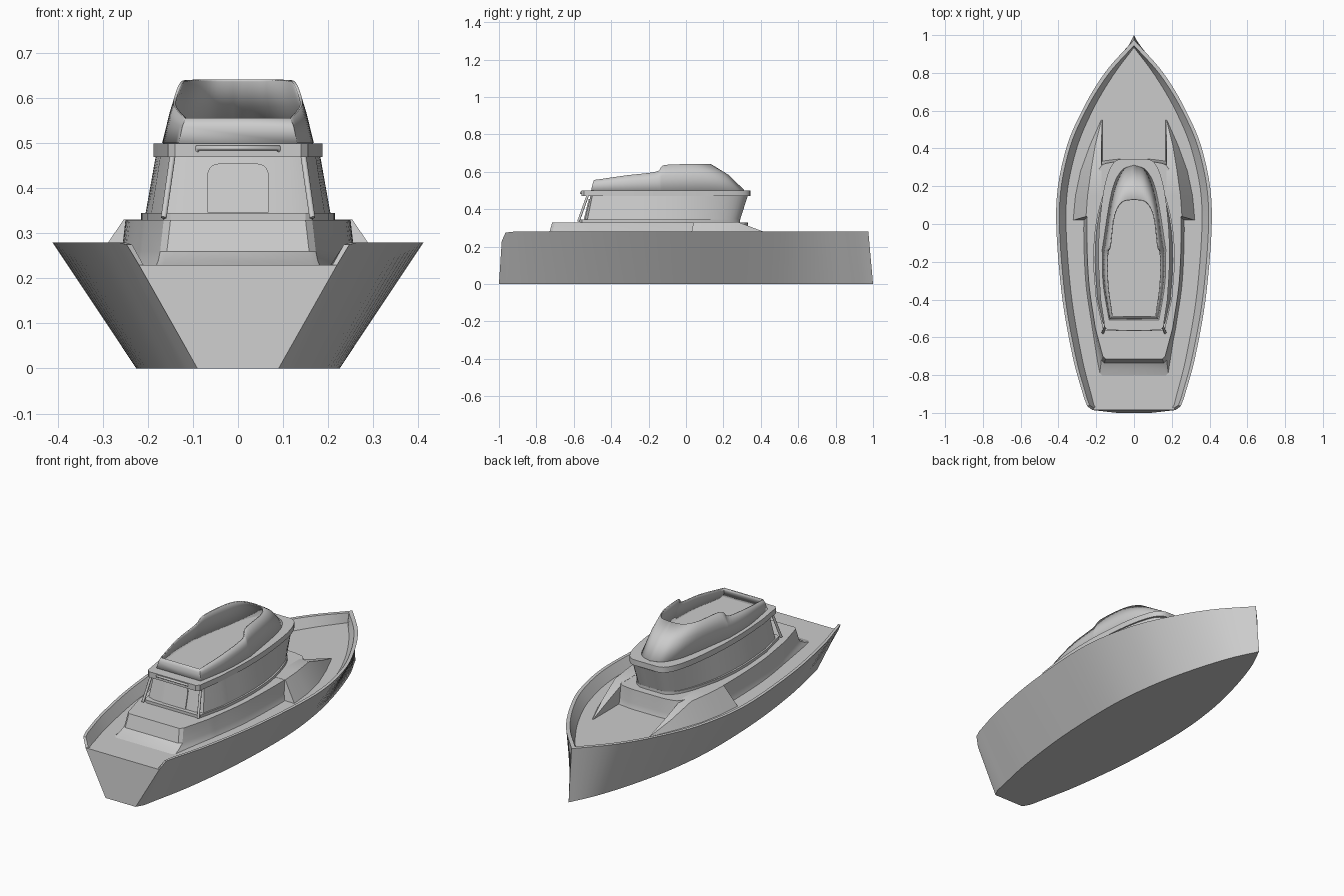
import bpy, bmesh, math
from mathutils import Vector

cube = bpy.data.objects.get("Cube")
if cube:
    bpy.data.objects.remove(cube)

grey = bpy.data.materials.new("light_grey")
grey.use_nodes = True
grey.diffuse_color = (0.6, 0.6, 0.6, 1)
grey.node_tree.nodes["Principled BSDF"].inputs["Base Color"].default_value = (0.6, 0.6, 0.6, 1)


def finish(name, bm, angle=30):
    bmesh.ops.remove_doubles(bm, verts=bm.verts, dist=0.0004)
    bmesh.ops.recalc_face_normals(bm, faces=bm.faces)
    mesh = bpy.data.meshes.new(name)
    bm.to_mesh(mesh)
    bm.free()
    mesh.materials.append(grey)
    obj = bpy.data.objects.new(name, mesh)
    bpy.context.collection.objects.link(obj)
    bpy.ops.object.select_all(action="DESELECT")
    obj.select_set(True)
    bpy.context.view_layer.objects.active = obj
    bpy.ops.object.shade_smooth_by_angle(angle=math.radians(angle))
    return obj


def spline(points, steps=6):
    """Smooth path through the points."""
    pts = [Vector(p) for p in points]
    pts = [2 * pts[0] - pts[1]] + pts + [2 * pts[-1] - pts[-2]]
    out = []
    for a, b, c, d in zip(pts, pts[1:], pts[2:], pts[3:]):
        for k in range(steps):
            t = k / steps
            out.append(0.5 * (2 * b + (c - a) * t + (2 * a - 5 * b + 4 * c - d) * t ** 2
                              + (3 * b - a - 3 * c + d) * t ** 3))
    return out + [pts[-2]]


def half(z, points, tail=()):
    """One side of an outline, from the bow to the stern."""
    path = spline([(x, y, z) for x, y in points]) + [Vector(p) for p in tail]
    for p in path:
        p.x = max(p.x, 0)
    return path


def mirrored(path):
    return path + [Vector((-p.x, p.y, p.z)) for p in reversed(path)]


def loft(name, halves, closed=True, angle=30):
    """Skin stacked symmetrical outlines; closed ones get end caps."""
    bm = bmesh.new()
    rings = [[bm.verts.new(p) for p in mirrored(h)] for h in halves]
    n = len(rings[0])
    for low, high in zip(rings, rings[1:]):
        for i in range(n if closed else n - 1):
            j = (i + 1) % n
            bm.faces.new((low[i], low[j], high[j], high[i]))
    if closed:
        for ring in (rings[0], rings[-1]):
            for i in range(n // 2 - 1):
                bm.faces.new((ring[i], ring[i + 1], ring[n - 2 - i], ring[n - 1 - i]))
    return finish(name, bm, angle)


def tube(name, points, radius):
    curve = bpy.data.curves.new(name, "CURVE")
    curve.dimensions = "3D"
    curve.bevel_depth = radius
    curve.bevel_resolution = 2
    curve.use_fill_caps = True
    line = curve.splines.new("POLY")
    line.points.add(len(points) - 1)
    for point, co in zip(line.points, points):
        point.co = (*co, 1)
    curve.materials.append(grey)
    obj = bpy.data.objects.new(name, curve)
    bpy.context.collection.objects.link(obj)


# Hull with flared sides, bulwark and sunken deck
keel = [(0, 1), (0.075, 0.84), (0.15, 0.6), (0.2, 0.36), (0.225, 0.08),
        (0.215, -0.3), (0.175, -0.65), (0.125, -0.9)]
rim = [(0, 0.975), (0.155, 0.8), (0.275, 0.6), (0.365, 0.38), (0.412, 0.08),
       (0.385, -0.35), (0.325, -0.7), (0.265, -0.92)]
inner = [(0, 0.945), (0.138, 0.79), (0.258, 0.595), (0.348, 0.375), (0.395, 0.08),
         (0.369, -0.35), (0.309, -0.7), (0.25, -0.92)]
deck = [(0, 0.935), (0.115, 0.78), (0.225, 0.59), (0.312, 0.37), (0.36, 0.08),
        (0.335, -0.35), (0.277, -0.7), (0.222, -0.92)]
loft("hull", [
    half(0, keel, [(0.112, -0.96, 0), (0.09, -1, 0)]),
    half(0.28, rim, [(0.247, -0.965, 0.275), (0.22, -0.985, 0.23)]),
    half(0.28, inner, [(0.235, -0.96, 0.275), (0.21, -0.975, 0.23)]),
    half(0.23, deck, [(0.213, -0.955, 0.23), (0.205, -0.97, 0.23)])])

# Raised coaming under the cabin, with a filleted stern face
coaming = []
for z, side, front, stern in ((0.225, 0.018, 0.345, -0.82), (0.24, 0.012, 0.34, -0.77),
                              (0.26, 0.008, 0.337, -0.735), (0.33, 0, 0.33, -0.715)):
    coaming.append(half(z, [(0, front), (0.12, front - 0.004), (0.185 + side, front - 0.04),
                            (0.235 + side, 0.12), (0.25 + side, 0), (0.24 + side, -0.3),
                            (0.205 + side, -0.55)],
                        [(0.165 + side, stern + 0.015, z), (0.15 + side, stern, z)]))
loft("coaming", coaming)

# Wedge fairings running forward from the coaming
for label, s in (("left", 1), ("right", -1)):
    bm = bmesh.new()
    sections = [[(0.168, 0.55, 0.23), (0.169, 0.55, 0.231), (0.172, 0.55, 0.231), (0.174, 0.55, 0.23)],
                [(0.168, 0.42, 0.23), (0.172, 0.42, 0.278), (0.205, 0.42, 0.278), (0.232, 0.42, 0.23)],
                [(0.168, 0.28, 0.23), (0.172, 0.28, 0.331), (0.228, 0.28, 0.331), (0.283, 0.28, 0.23)],
                [(0.168, 0.15, 0.23), (0.172, 0.15, 0.331), (0.246, 0.15, 0.331), (0.31, 0.15, 0.23)],
                [(0.168, 0.02, 0.23), (0.172, 0.04, 0.331), (0.254, 0.04, 0.331), (0.322, 0.02, 0.23)]]
    rows = [[bm.verts.new((s * x, y, z)) for x, y, z in sec] for sec in sections]
    for a, b in zip(rows, rows[1:]):
        for i in range(4):
            j = (i + 1) % 4
            bm.faces.new((a[i], a[j], b[j], b[i]))
    bm.faces.new(rows[0])
    bm.faces.new(rows[-1])
    finish(label + "_fairing", bm)

# Cabin with a sill at the foot and a visor band on top
foot = [(0, 0.285), (0.085, 0.275), (0.145, 0.19), (0.195, 0), (0.208, -0.2), (0.195, -0.4)]
head = [(0, 0.33), (0.095, 0.32), (0.145, 0.21), (0.176, 0), (0.182, -0.2), (0.172, -0.4)]
sill = [(x * 1.035, y + 0.005) for x, y in foot]
band = [(0, 0.342), (0.1, 0.332), (0.153, 0.215), (0.182, 0), (0.188, -0.2), (0.177, -0.4)]
loft("cabin_sill", [half(z, sill, [(0.165, -0.555, z), (0.15, -0.565, z)]) for z in (0.325, 0.345)])
loft("cabin", [half(0.33, foot, [(0.165, -0.53, 0.33), (0.12, -0.545, 0.33)]),
               half(0.475, head, [(0.148, -0.5, 0.475), (0.11, -0.51, 0.475)])])
loft("visor_band", [half(z, band, [(0.155, -0.545, z), (0.14, -0.56, z)]) for z in (0.47, 0.5)])

# Arched door on the sloping rear wall
bm = bmesh.new()
arch = [(-0.068, 0.346), (0.068, 0.346)]
for cx, start in ((0.043, 0), (-0.043, 90)):
    for k in range(6):
        a = math.radians(start + 18 * k)
        arch.append((cx + 0.025 * math.cos(a), 0.43 + 0.025 * math.sin(a)))
sheets = [[bm.verts.new((x, -0.545 + (z - 0.33) * 0.24 + d, z)) for x, z in arch] for d in (0.004, -0.005)]
for sheet in sheets:
    bm.faces.new(sheet)
for i in range(len(arch)):
    j = (i + 1) % len(arch)
    bm.faces.new((sheets[0][i], sheets[0][j], sheets[1][j], sheets[1][i]))
finish("door", bm)

# Rear struts and the handrail over the door
for label, s in (("left", 1), ("right", -1)):
    tube(label + "_strut", [(s * 0.165, -0.575, 0.335), (s * 0.145, -0.525, 0.475)], 0.007)
tube("handrail", [(-0.09, -0.545, 0.475), (-0.09, -0.562, 0.49), (0.09, -0.562, 0.49),
                  (0.09, -0.545, 0.475)], 0.006)

# Open flybridge: a leaning screen that steps down into side walls
lower = [(0, 0.31, 0.5), (0.065, 0.28, 0.5), (0.115, 0.17, 0.5), (0.16, -0.1, 0.5),
         (0.165, -0.16, 0.5), (0.16, -0.32, 0.5), (0.13, -0.505, 0.5)]
upper = [(0, 0.13, 0.64), (0.065, 0.115, 0.64), (0.105, 0.04, 0.64), (0.125, -0.115, 0.635),
         (0.139, -0.16, 0.6), (0.138, -0.32, 0.58), (0.115, -0.49, 0.555)]
low, top = spline(lower), spline(upper)
middle = [a.lerp(b, 0.55) + Vector((0, 0.012 * max(0, 1 - i / 18), 0.006))
          for i, (a, b) in enumerate(zip(low, top))]
screen = loft("flybridge_screen", [low, middle, top], closed=False, angle=40)
shell = screen.modifiers.new("thickness", "SOLIDIFY")
shell.thickness = 0.006
shell.offset = 0
